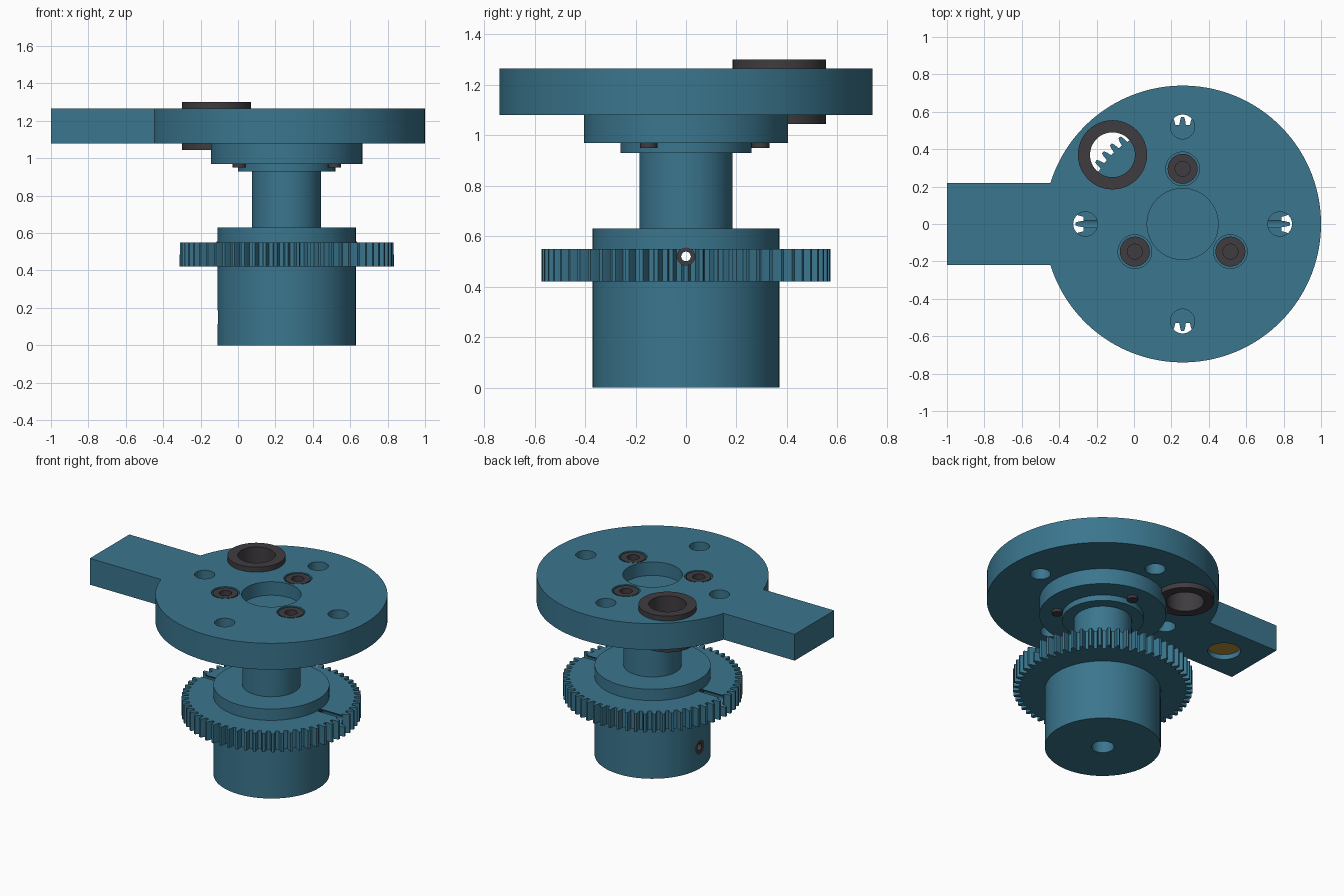
import bpy, bmesh, math
from mathutils import Matrix, Vector

if "Cube" in bpy.data.objects:
    bpy.data.objects.remove(bpy.data.objects["Cube"])

CX = 0.26          # common axis of the round parts


def material(name, rgb):
    m = bpy.data.materials.new(name)
    m.diffuse_color = (*rgb, 1)
    m.use_nodes = True
    m.node_tree.nodes["Principled BSDF"].inputs["Base Color"].default_value = m.diffuse_color
    return m


TEAL = material("teal", (0.043, 0.18, 0.27))
DARK = material("dark_steel", (0.05, 0.045, 0.052))
BRASS = material("brass", (0.47, 0.27, 0.04))


def finish(name, bm, mat):
    bmesh.ops.recalc_face_normals(bm, faces=bm.faces[:])
    me = bpy.data.meshes.new(name)
    bm.to_mesh(me)
    bm.free()
    me.materials.append(mat)
    ob = bpy.data.objects.new(name, me)
    bpy.context.collection.objects.link(ob)
    return ob


def prism(name, outline, z0, z1, mat=TEAL):
    """Extrude a closed 2D outline from z0 to z1."""
    bm = bmesh.new()
    face = bm.faces.new([bm.verts.new((x, y, z0)) for x, y in outline])
    up = bmesh.ops.extrude_face_region(bm, geom=[face])["geom"]
    bmesh.ops.translate(bm, vec=(0, 0, z1 - z0),
                        verts=[v for v in up if isinstance(v, bmesh.types.BMVert)])
    return finish(name, bm, mat)


def disc(name, r, z0, z1, x=CX, y=0.0, mat=TEAL, n=64):
    ring = [(x + r * math.cos(2 * math.pi * i / n),
             y + r * math.sin(2 * math.pi * i / n)) for i in range(n)]
    return prism(name, ring, z0, z1, mat)


def lathe(name, profile, origin, mat=DARK, axis="Z", n=48):
    """Revolve a closed (radius, height) profile, then place it."""
    bm = bmesh.new()
    vs = [bm.verts.new((r, 0, h)) for r, h in profile]
    edges = [bm.edges.new((vs[i], vs[(i + 1) % len(vs)])) for i in range(len(vs))]
    bmesh.ops.spin(bm, geom=vs + edges, cent=(0, 0, 0), axis=(0, 0, 1),
                   angle=2 * math.pi, steps=n)
    bmesh.ops.remove_doubles(bm, verts=bm.verts[:], dist=1e-5)
    loose = [e for e in bm.edges if not e.link_faces]
    bmesh.ops.delete(bm, geom=loose, context="EDGES")
    rot = Matrix.Rotation(math.pi / 2, 4, "Y") if axis == "X" else Matrix()
    bm.transform(Matrix.Translation(Vector(origin)) @ rot)
    return finish(name, bm, mat)


def tube(name, r_out, r_in, h0, h1, origin, **kw):
    return lathe(name, [(r_in, h0), (r_out, h0), (r_out, h1), (r_in, h1)], origin, **kw)


def x_rod(name, r, x0, x1, z):
    """Cylinder along x, used as a cutter."""
    ob = disc(name, r, x0, x1, x=0, n=32)
    ob.data.transform(Matrix.Translation((0, 0, z)) @ Matrix.Rotation(math.pi / 2, 4, "Y"))
    return ob


def cut(ob, cutters):
    bpy.context.view_layer.objects.active = ob
    for c in cutters:
        mod = ob.modifiers.new("cut", "BOOLEAN")
        mod.operation, mod.solver, mod.object = "DIFFERENCE", "EXACT", c
        bpy.ops.object.modifier_apply(modifier=mod.name)
        bpy.data.objects.remove(c)


# Round plate with a straight arm, one outline
R, HALF = 0.74, 0.22
a0 = math.pi - math.asin(HALF / R)
N = 110
outline = [(CX + R * math.cos(-a0 + 2 * a0 * i / N),
            R * math.sin(-a0 + 2 * a0 * i / N)) for i in range(N + 1)]
plate = prism("plate_with_arm", outline + [(-1, HALF), (-1, -HALF)], 1.08, 1.265)

screws = [(CX + 0.295 * math.cos(math.radians(a)), 0.295 * math.sin(math.radians(a)))
          for a in (90, 210, 330)]
BUSH = (-0.115, 0.37)
PAD_X = -0.75

holes = [disc("recess", 0.19, 1.17, 1.4),
         disc("bushing_hole", 0.185, 1.0, 1.4, *BUSH, n=48),
         disc("arm_pocket", 0.105, 1.0, 1.12, PAD_X, 0)]
for i in range(4):
    a = i * math.pi / 2
    holes.append(disc("through_hole", 0.065, 1.0, 1.4,
                      CX + 0.52 * math.cos(a), 0.52 * math.sin(a), n=40))
for x, y in screws:
    holes.append(disc("counterbore", 0.09, 1.15, 1.4, x, y, n=40))
cut(plate, holes)

# Brass pad inside the arm pocket
disc("brass_pad", 0.105, 1.115, 1.125, PAD_X, 0, mat=BRASS)

# Bushing through the plate
tube("bushing", 0.185, 0.12, 1.045, 1.30, (*BUSH, 0))

# Socket-head screws, shanks showing under the boss
for x, y in screws:
    lathe("cap_screw", [(0, 0.95), (0.035, 0.95), (0.035, 1.15), (0.08, 1.15), (0.08, 1.262),
                        (0.04, 1.262), (0.04, 1.20), (0, 1.20)], (x, y, 0), n=40)

# Boss, flange and neck under the plate
disc("boss", 0.405, 0.97, 1.08)
disc("flange", 0.26, 0.93, 0.97)
disc("neck", 0.185, 0.63, 0.93)

# Hub with shaft bore, cross hole and set screw hole
CROSS_Z, SET_Z = 0.52, 0.15
hub = disc("hub", 0.37, 0, 0.63)
cut(hub, [disc("bore", 0.072, -0.1, 0.42, n=40),
          x_rod("cross_hole", 0.035, -1, 2, CROSS_Z),
          x_rod("set_screw_hole", 0.05, -1, CX, SET_Z)])

# Gear ring with straight-sided teeth
TEETH, TIP, ROOT = 60, 0.573, 0.53
gear_outline = []
for i in range(TEETH):
    for f, r in ((-0.31, ROOT), (-0.23, 0.555), (-0.13, TIP),
                 (0.13, TIP), (0.23, 0.555), (0.31, ROOT)):
        a = 2 * math.pi * (i + f) / TEETH
        gear_outline.append((CX + r * math.cos(a), r * math.sin(a)))
gear = prism("gear", gear_outline, 0.42, 0.55)
cut(gear, [disc("gear_bore", 0.37, 0.3, 0.7),
           x_rod("gear_slot", 0.035, -1, 2, CROSS_Z)])

# Hollow set screws: two in the cross hole, one low on the arm side
for s in (-1, 1):
    tube("cross_set_screw", 0.035, 0.019, -0.08, 0.08, (CX + s * 0.295, 0, CROSS_Z),
         axis="X", n=32)
tube("low_set_screw", 0.05, 0.025, -0.11, 0.11, (CX - 0.255, 0, SET_Z), axis="X", n=32)

# Smooth round walls, keep edges crisp
for ob in bpy.context.collection.objects:
    ob.select_set(True)
    bpy.context.view_layer.objects.active = ob
bpy.ops.object.shade_smooth_by_angle(angle=math.radians(25))
